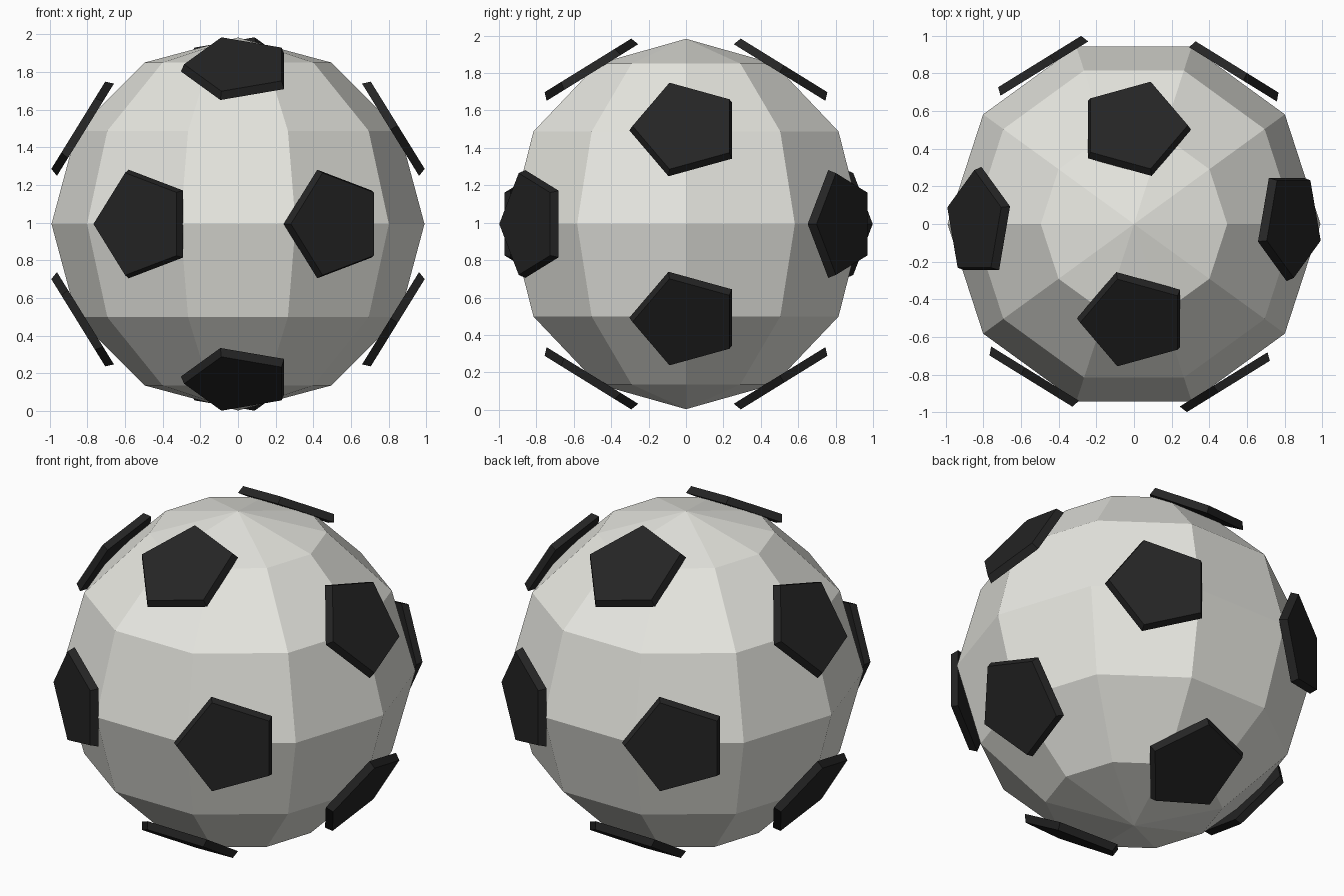
import bpy, bmesh, math
from mathutils import Vector, Matrix

if "Cube" in bpy.data.objects:
    bpy.data.objects.remove(bpy.data.objects["Cube"])

CENTRE = Vector((0, 0, 0.993))
BALL_R = 0.99


def material(name, rgb):
    m = bpy.data.materials.new(name)
    m.diffuse_color = (*rgb, 1)
    m.use_nodes = True
    m.node_tree.nodes["Principled BSDF"].inputs["Base Color"].default_value = m.diffuse_color
    return m


def add_object(name, bm, mat, matrix):
    bmesh.ops.recalc_face_normals(bm, faces=bm.faces)
    me = bpy.data.meshes.new(name)
    bm.to_mesh(me)
    bm.free()
    me.materials.append(mat)
    ob = bpy.data.objects.new(name, me)
    ob.matrix_world = matrix
    bpy.context.collection.objects.link(ob)
    return ob


white = material("off_white", (0.80, 0.80, 0.75))
black = material("black", (0.018, 0.018, 0.018))

# Low-poly ball: half-circle profile spun in 10 steps, starting on the +x axis
bm = bmesh.new()
profile = [bm.verts.new((BALL_R * math.sin(math.radians(a)), 0,
                         BALL_R * math.cos(math.radians(a)))) for a in range(0, 181, 30)]
edges = [bm.edges.new(pair) for pair in zip(profile, profile[1:])]
bmesh.ops.spin(bm, geom=profile + edges, cent=(0, 0, 0), axis=(0, 0, 1),
               angle=math.tau, steps=10)
bmesh.ops.remove_doubles(bm, verts=bm.verts, dist=0.001)
add_object("ball", bm, white, Matrix.Translation(CENTRE))

# Twelve pentagon patches on the corners of an icosahedron
INNER, OUTER = 0.952, 0.997   # distance of back and front faces from the centre
g = (1 + math.sqrt(5)) / 2
normals = []
for s in (-1, 1):
    for t in (-1, 1):
        normals += [Vector((s, t * g, 0)), Vector((0, s, t * g)), Vector((t * g, 0, s))]

for i, n in enumerate(normals):
    n.normalize()
    tip = n.cross(Vector((0, 0, 1))).normalized()   # direction of the pentagon point
    side = n.cross(tip)
    bm = bmesh.new()
    rings = []
    for r, d in ((0.303, INNER), (0.286, OUTER)):
        rings.append([bm.verts.new(n * d + r * (tip * math.cos(k * math.tau / 5)
                                                + side * math.sin(k * math.tau / 5)))
                      for k in range(5)])
    low, high = rings
    bm.faces.new(low[::-1])
    bm.faces.new(high)
    for k in range(5):
        j = (k + 1) % 5
        bm.faces.new((low[k], low[j], high[j], high[k]))
    add_object(f"pentagon_patch_{i + 1}", bm, black, Matrix.Translation(CENTRE))
